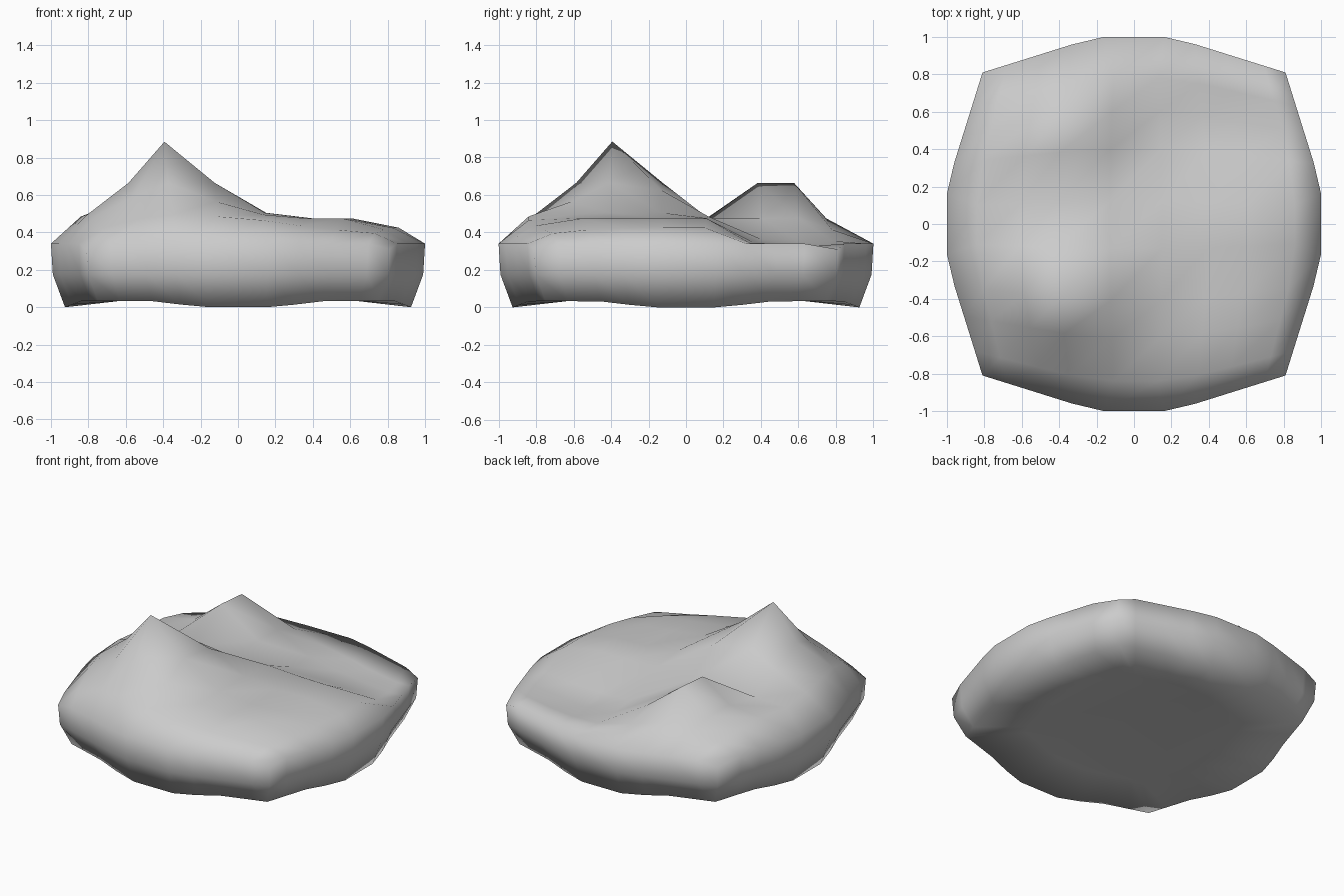
import bpy, bmesh

if "Cube" in bpy.data.objects:
    bpy.data.objects.remove(bpy.data.objects["Cube"])

# Height samples of the upper surface, front row first
XS = [-1, -.84, -.61, -.41, -.13, .15, .4, .61, .86, 1]
YS = [-1, -.84, -.61, -.41, -.13, .12, .4, .6, .78, 1]
HEIGHTS = [
    [.43, .48, .50, .49, .47, .44, .42, .40],
    [.49, .60, .67, .57, .50, .48, .48, .42],
    [.50, .67, .89, .67, .51, .48, .48, .43],
    [.49, .58, .67, .63, .51, .48, .48, .43],
    [.47, .48, .48, .48, .49, .48, .48, .43],
    [.48, .52, .67, .48, .37, .35, .35, .35],
    [.46, .50, .67, .48, .36, .33, .33, .33],
    [.41, .45, .48, .42, .36, .34, .33, .33],
]
RIM_Z = .345


def outline(u, v):
    """Pull the square grid in towards a rounded-square outline."""
    def pull(t):
        return 1 - .19 * max(0, (abs(t) - .25) / .75)
    return u * pull(v), v * pull(u)


def rim_coord(t):
    """Widen the middle segment of the rim."""
    return (.2 if t > 0 else -.2) if abs(t) < .2 else t


bm = bmesh.new()
n = len(XS)
ends = (0, n - 1)

# Upper terrain
grid = []
for j, v in enumerate(YS):
    row = []
    for i, u in enumerate(XS):
        if i in ends or j in ends:
            co = outline(rim_coord(u), rim_coord(v))
            z = RIM_Z - (.03 if i in ends and j in ends else 0)
        else:
            co, z = outline(u, v), HEIGHTS[j - 1][i - 1]
        row.append(bm.verts.new((*co, z)))
    grid.append(row)
for j in range(n - 1):
    for i in range(n - 1):
        bm.faces.new((grid[j][i], grid[j][i + 1], grid[j + 1][i + 1], grid[j + 1][i]))

# Side wall: rings running down from the rim and in under the base
loop = (grid[0][:-1] + [r[-1] for r in grid[:-1]]
        + grid[-1][:0:-1] + [r[0] for r in grid[:0:-1]])
rim_co = [p.co.copy() for p in loop]
for scale, z in ((.99, .18), (.925, .005), (.6, .045)):
    ring = []
    for c in rim_co:
        # the base rests on the middle of each side, its corners lift
        corner = min(1, max(0, min(abs(c.x), abs(c.y)) - .2) / .3)
        lift = .033 * corner if scale == .925 else 0
        ring.append(bm.verts.new((c.x * scale, c.y * scale, z + lift)))
    for k in range(len(loop)):
        m = (k + 1) % len(loop)
        bm.faces.new((loop[k], ring[k], ring[m], loop[m]))
    loop = ring

# Flat underside
bm.faces.new(loop[::-1])
bmesh.ops.recalc_face_normals(bm, faces=bm.faces)
zmin = min(p.co.z for p in bm.verts)
bmesh.ops.translate(bm, verts=bm.verts, vec=(0, 0, -zmin))

mesh = bpy.data.meshes.new("rocky_ground")
bm.to_mesh(mesh)
bm.free()
ground = bpy.data.objects.new("rocky_ground", mesh)
bpy.context.collection.objects.link(ground)
for p in mesh.polygons:
    p.use_smooth = True
